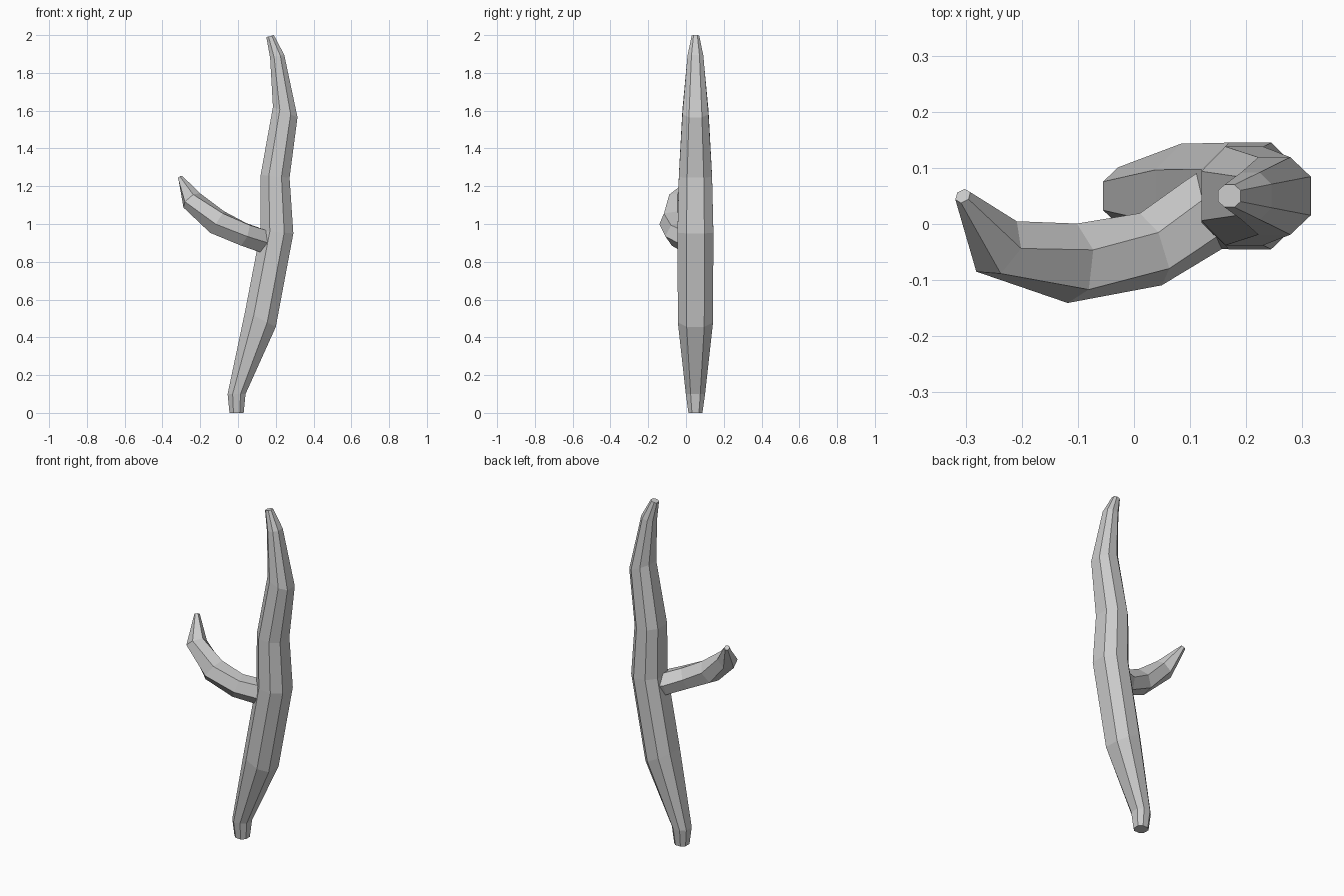
import bpy, bmesh
from math import cos, sin, radians
from mathutils import Vector

if "Cube" in bpy.data.objects:
    bpy.data.objects.remove(bpy.data.objects["Cube"])


def loft(name, rings):
    """Skin a list of equal-sized vertex rings and cap both ends."""
    bm = bmesh.new()
    loops = [[bm.verts.new(p) for p in ring] for ring in rings]
    n = len(loops[0])
    for a, b in zip(loops, loops[1:]):
        for i in range(n):
            j = (i + 1) % n
            bm.faces.new((a[i], a[j], b[j], b[i]))
    bm.faces.new(loops[0])
    bm.faces.new(loops[-1])
    bmesh.ops.recalc_face_normals(bm, faces=bm.faces)
    mesh = bpy.data.meshes.new(name)
    bm.to_mesh(mesh)
    bm.free()
    obj = bpy.data.objects.new(name, mesh)
    bpy.context.collection.objects.link(obj)
    return obj


# Trunk: eight-sided tilted rings (left x, left z, right x, right z, half depth)
trunk = [
    (-0.045, 0.00, 0.030, 0.00, 0.037),
    (-0.055, 0.10, 0.040, 0.10, 0.051),
    (0.038, 0.54, 0.200, 0.455, 0.093),
    (0.120, 0.965, 0.293, 0.95, 0.095),
    (0.120, 1.26, 0.273, 1.245, 0.088),
    (0.185, 1.62, 0.315, 1.565, 0.069),
    (0.170, 1.88, 0.245, 1.895, 0.042),
    (0.150, 1.99, 0.190, 2.00, 0.020),
]
octagon = [(1, .5), (.44, 1), (-.44, 1), (-1, .5), (-1, -.5), (-.44, -1), (.44, -1), (1, -.5)]
rings = []
for lx, lz, rx, rz, h in trunk:
    c = Vector(((lx + rx) / 2, 0.05, (lz + rz) / 2))
    half = Vector(((rx - lx) / 2, 0, (rz - lz) / 2))
    rings.append([c + half * u + Vector((0, h * v, 0)) for u, v in octagon])
loft("trunk", rings)

# Side branch: six-sided tube curving forward, out and up (x, y, z, radius)
branch = [
    (0.19, 0.06, 0.90, 0.07),
    (0.13, 0.02, 0.91, 0.07),
    (0.03, -0.045, 0.945, 0.068),
    (-0.11, -0.07, 1.01, 0.072),
    (-0.245, -0.04, 1.125, 0.058),
    (-0.305, 0.05, 1.245, 0.015),
]
pts = [Vector(p[:3]) for p in branch]
rings = []
for i, (p, spec) in enumerate(zip(pts, branch)):
    t = (pts[min(i + 1, len(pts) - 1)] - pts[max(i - 1, 0)]).normalized()
    side = t.cross(Vector((0, 0, 1))).normalized()
    up = side.cross(t)
    angles = [radians(10 + 60 * k) for k in range(6)]
    rings.append([p + (side * cos(a) + up * sin(a)) * spec[3] for a in angles])
loft("side_branch", rings)
